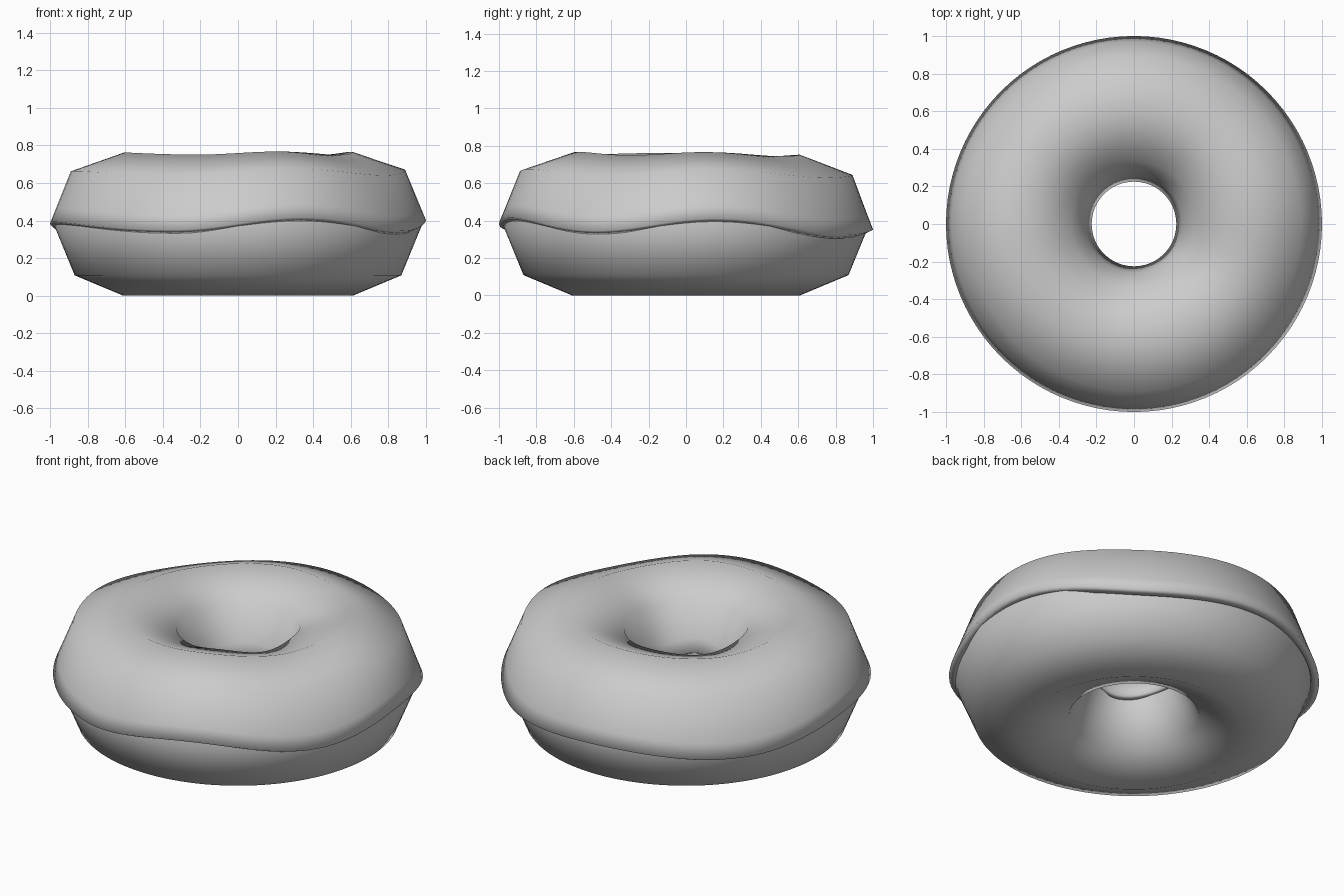
import bpy, bmesh, math

if "Cube" in bpy.data.objects:
    bpy.data.objects.remove(bpy.data.objects["Cube"])

SEGS = 96
CENTRE_R, CENTRE_Z, TUBE = 0.61, 0.37, 0.37

# (angle in degrees, height) crests and dips of the icing edge
EDGE = [(9, .405), (56, .317), (97, .35), (142, .31), (190, .388),
        (250, .345), (290, .41), (331, .34), (369, .405)]


def edge_wave(a):
    """Smooth offset of the icing edge from its mean height at angle a."""
    d = math.degrees(a) % 360
    if d < EDGE[0][0]:
        d += 360
    for (a0, z0), (a1, z1) in zip(EDGE, EDGE[1:]):
        if a0 <= d <= a1:
            t = (1 - math.cos(math.pi * (d - a0) / (a1 - a0))) / 2
            return z0 + (z1 - z0) * t - 0.37
    return 0.0


def revolve(name, profile):
    """Spin a closed profile of (radius, height, wave amount) about z."""
    bm = bmesh.new()
    rings = []
    for i in range(SEGS):
        a = 2 * math.pi * i / SEGS
        w = edge_wave(a)
        rings.append([bm.verts.new((r * math.cos(a), r * math.sin(a), z + k * w))
                      for r, z, k in profile])
    n = len(profile)
    for i in range(SEGS):
        p, q = rings[i], rings[(i + 1) % SEGS]
        for j in range(n):
            k = (j + 1) % n
            bm.faces.new((p[j], q[j], q[k], p[k]))
    bmesh.ops.recalc_face_normals(bm, faces=bm.faces)
    for f in bm.faces:
        f.smooth = True
    me = bpy.data.meshes.new(name)
    bm.to_mesh(me)
    bm.free()
    ob = bpy.data.objects.new(name, me)
    bpy.context.collection.objects.link(ob)
    return ob


# Dough: ring with an eight-sided section
dough = [(CENTRE_R + TUBE * 0.99 * math.cos(j * math.pi / 4),
          CENTRE_Z + TUBE * math.sin(j * math.pi / 4), 0) for j in range(8)]
revolve("dough_ring", dough)

# Icing: wavy shell over the upper half, outer skin then inner skin
icing = [(1.0, 0.375, 1), (0.97, 0.45, .9), (0.89, 0.655, .5), (0.61, 0.757, .25),
         (0.335, 0.655, .3), (0.258, 0.45, .4), (0.225, 0.375, .5),
         (0.25, 0.36, .5), (0.36, 0.63, .3), (0.61, 0.728, .25),
         (0.865, 0.63, .5), (0.962, 0.357, 1)]
revolve("icing", icing)
